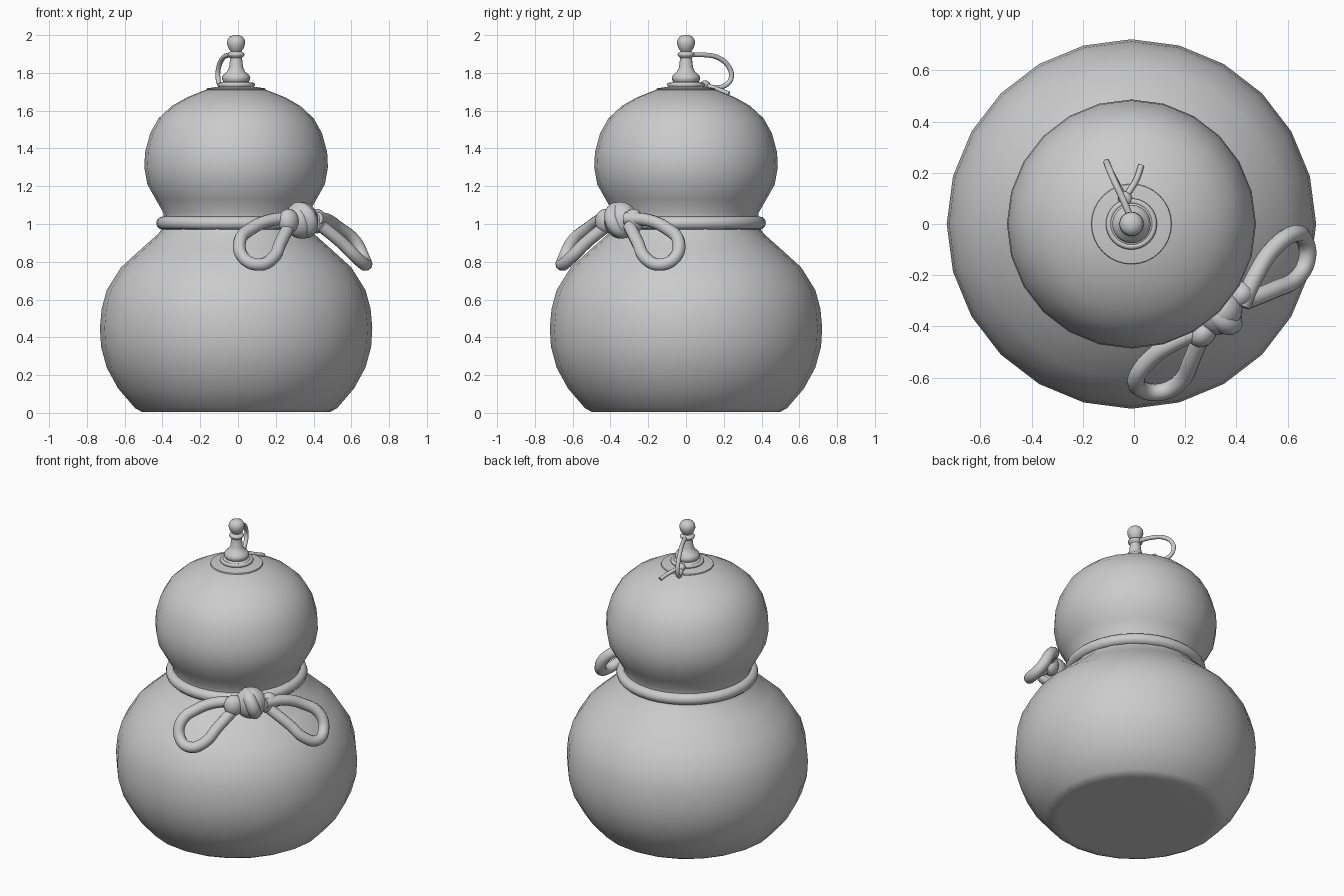
import bpy, bmesh, math
from mathutils import Vector, Matrix

if "Cube" in bpy.data.objects:
    bpy.data.objects.remove(bpy.data.objects["Cube"])

CX = -0.01  # gourd axis
T = Vector((1, 1, 0)).normalized()    # along the bow
N = Vector((1, -1, 0)).normalized()   # out of the bow


def finish(name, bm, angle=50):
    bmesh.ops.remove_doubles(bm, verts=bm.verts, dist=1e-5)
    bmesh.ops.recalc_face_normals(bm, faces=bm.faces)
    me = bpy.data.meshes.new(name)
    bm.to_mesh(me)
    bm.free()
    ob = bpy.data.objects.new(name, me)
    bpy.context.collection.objects.link(ob)
    bpy.ops.object.select_all(action='DESELECT')
    ob.select_set(True)
    bpy.context.view_layer.objects.active = ob
    bpy.ops.object.shade_smooth_by_angle(angle=math.radians(angle))
    return ob


def lathe(name, profile, n=24, angle=50):
    bm = bmesh.new()
    vs = [bm.verts.new((CX + r, 0, z)) for r, z in profile]
    es = [bm.edges.new(p) for p in zip(vs, vs[1:])]
    bmesh.ops.spin(bm, geom=vs + es, cent=(CX, 0, 0), axis=(0, 0, 1),
                   angle=math.tau, steps=n, use_merge=True)
    return finish(name, bm, angle)


def ring(name, centre, major, minor, axis=(0, 0, 1), n=32, m=12):
    bm = bmesh.new()
    rot = Vector((0, 0, 1)).rotation_difference(Vector(axis)).to_matrix()
    rows = []
    for i in range(n):
        a = math.tau * i / n
        d = Vector((math.cos(a), math.sin(a), 0))
        rows.append([bm.verts.new(Vector(centre) + rot @ (
            d * (major + minor * math.cos(b)) + Vector((0, 0, minor * math.sin(b)))))
            for b in (math.tau * j / m for j in range(m))])
    for i in range(n):
        p, q = rows[i], rows[(i + 1) % n]
        for j in range(m):
            k = (j + 1) % m
            bm.faces.new((p[j], q[j], q[k], p[k]))
    return finish(name, bm)


def cord(name, pts, radius):
    cu = bpy.data.curves.new(name, 'CURVE')
    cu.dimensions = '3D'
    cu.bevel_depth = radius
    cu.bevel_resolution = 3
    cu.resolution_u = 5
    cu.use_fill_caps = True
    sp = cu.splines.new('BEZIER')
    sp.bezier_points.add(len(pts) - 1)
    for b, p in zip(sp.bezier_points, pts):
        b.co = p
        b.handle_left_type = b.handle_right_type = 'AUTO'
    ob = bpy.data.objects.new(name, cu)
    bpy.context.collection.objects.link(ob)
    return ob


def lump(name, centre, along, out, up):
    bm = bmesh.new()
    bmesh.ops.create_uvsphere(bm, u_segments=20, v_segments=12, radius=1)
    m = Matrix((T * along, N * out, Vector((0, 0, up)))).transposed()
    bmesh.ops.transform(bm, matrix=Matrix.Translation(centre) @ m.to_4x4(), verts=bm.verts)
    return finish(name, bm)


# gourd body: wide lower bulb, neck, upper bulb
lathe("gourd_body", [
    (0, 0.005), (0.46, 0.005), (0.5, 0.006), (0.535, 0.025), (0.625, 0.13),
    (0.685, 0.24), (0.715, 0.35), (0.721, 0.45), (0.712, 0.55), (0.685, 0.65),
    (0.61, 0.77), (0.5, 0.87), (0.41, 0.95), (0.378, 1.0), (0.385, 1.06),
    (0.425, 1.13), (0.47, 1.21), (0.486, 1.30), (0.482, 1.38), (0.455, 1.48),
    (0.41, 1.56), (0.34, 1.625), (0.26, 1.67), (0.16, 1.71), (0, 1.73)])

# stopper: flange, collar, stem and ball
lathe("stopper_flange", [(0, 1.70), (0.15, 1.705), (0.157, 1.711), (0.155, 1.718),
                         (0.10, 1.726), (0, 1.728)], 32)
lathe("stopper", [
    (0, 1.72), (0.088, 1.72), (0.096, 1.73), (0.094, 1.742), (0.075, 1.748),
    (0.068, 1.754), (0.074, 1.765), (0.075, 1.778), (0.064, 1.794), (0.048, 1.806),
    (0.037, 1.83), (0.031, 1.88), (0.04, 1.888), (0.04, 1.906), (0.028, 1.914),
    (0.04, 1.93), (0.048, 1.955), (0.046, 1.974), (0.035, 1.991), (0.015, 2.0),
    (0, 2.0)], 24)

# thin string tying the stopper
ring("string_stem_ring", (CX, 0, 1.897), 0.033, 0.012, n=24, m=8)
ring("string_base_ring", (CX, 0, 1.737), 0.088, 0.012, n=32, m=8)
cord("string_loop", [(-0.015, 0.03, 1.896), (-0.045, 0.1, 1.895), (-0.08, 0.175, 1.878),
                     (-0.102, 0.228, 1.83), (-0.106, 0.24, 1.775), (-0.095, 0.21, 1.735),
                     (-0.065, 0.15, 1.722), (-0.035, 0.095, 1.735)], 0.013)
cord("string_tail", [(-0.05, 0.085, 1.738), (-0.02, 0.125, 1.73),
                     (0.01, 0.175, 1.71), (0.028, 0.228, 1.69)], 0.012)
lump("string_knot", (-0.035, 0.1, 1.738), 0.026, 0.03, 0.022)

# rope round the neck
ring("neck_rope", (CX, 0, 1.005), 0.388, 0.035, n=36)

# bow loops, mirrored across the diagonal
loop = [(0.29, -0.40, 1.03), (0.17, -0.455, 1.02), (0.07, -0.52, 0.975),
        (0.01, -0.60, 0.91), (0.03, -0.645, 0.82), (0.11, -0.655, 0.785),
        (0.185, -0.61, 0.82), (0.225, -0.53, 0.90), (0.27, -0.42, 0.99)]
cord("bow_loop_left", loop, 0.034)
cord("bow_loop_right", [(-y + 0.02, -x - 0.03, z) for x, y, z in loop], 0.034)

# bow knot: core, side lumps and a wrap
K = Vector((0.335, -0.345, 1.02))
lump("bow_knot", K, 0.095, 0.082, 0.098)
for side, s in (("left", -1), ("right", 1)):
    lump("bow_knot_side_" + side, K + T * 0.105 * s + N * 0.01 + Vector((0, 0, -0.005)),
         0.06, 0.05, 0.065)
ring("bow_knot_wrap", K + N * 0.005, 0.06, 0.041, T + Vector((0, 0, 0.35)), n=24)
